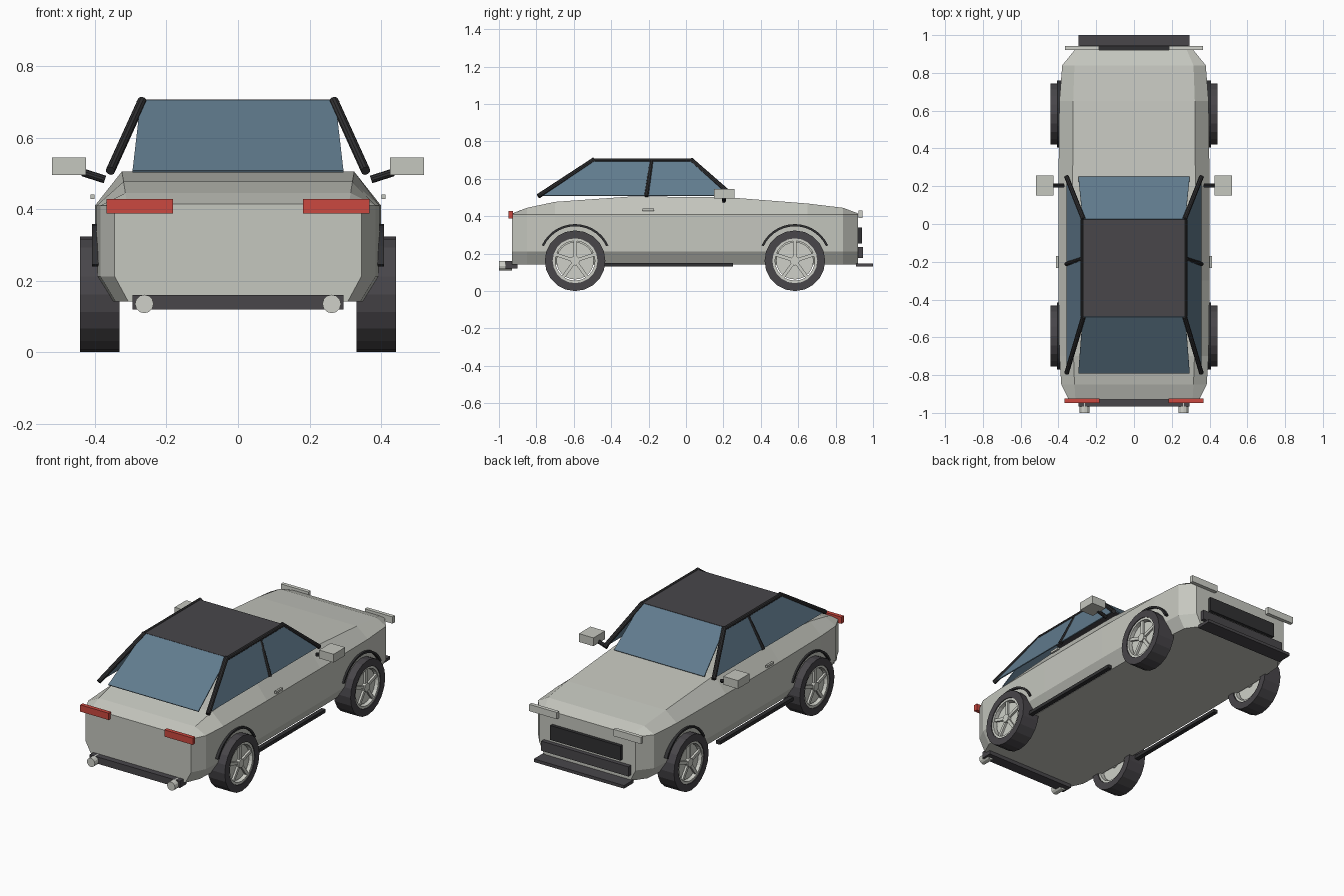
import bpy, bmesh
from math import pi, sin, cos, radians
from mathutils import Vector, Matrix

if "Cube" in bpy.data.objects:
    bpy.data.objects.remove(bpy.data.objects["Cube"])


def material(name, r, g, b):
    m = bpy.data.materials.new(name)
    m.use_nodes = True
    m.diffuse_color = (r, g, b, 1)
    m.node_tree.nodes["Principled BSDF"].inputs["Base Color"].default_value = (r, g, b, 1)
    return m


paint = material("silver paint", 0.56, 0.57, 0.52)
alloy = material("pale alloy", 0.62, 0.63, 0.58)
rubber = material("dark grey", 0.065, 0.061, 0.068)
trim = material("black trim", 0.03, 0.03, 0.032)
glass = material("blue glass", 0.12, 0.2, 0.27)
red = material("red lamp", 0.6, 0.065, 0.05)


def finish(name, bm, mat):
    bmesh.ops.recalc_face_normals(bm, faces=bm.faces[:])
    me = bpy.data.meshes.new(name)
    bm.to_mesh(me)
    bm.free()
    me.materials.append(mat)
    ob = bpy.data.objects.new(name, me)
    bpy.context.collection.objects.link(ob)
    return ob


def box(name, lo, hi, mat):
    lo, hi = Vector(lo), Vector(hi)
    bm = bmesh.new()
    bmesh.ops.create_cube(bm, size=1)
    for v in bm.verts:
        v.co = (lo + hi) / 2 + v.co * (hi - lo)
    return finish(name, bm, mat)


def rod(name, a, b, r, mat, sides=10):
    a, b = Vector(a), Vector(b)
    d = b - a
    bm = bmesh.new()
    bmesh.ops.create_cone(bm, cap_ends=True, segments=sides, radius1=r, radius2=r, depth=d.length,
                          matrix=Matrix.Translation((a + b) / 2) @ d.to_track_quat('Z', 'Y').to_matrix().to_4x4())
    return finish(name, bm, mat)


def panel(name, corners, mat, thick=0.006):
    bm = bmesh.new()
    bm.faces.new([bm.verts.new(c) for c in corners])
    ob = finish(name, bm, mat)
    mod = ob.modifiers.new("thickness", 'SOLIDIFY')
    mod.thickness, mod.offset = thick, 0
    return ob


def loft(name, rings, mat, closed=False):
    bm = bmesh.new()
    rows = [[bm.verts.new(p) for p in ring] for ring in rings]
    n = len(rows[0])
    for i in range(len(rows) if closed else len(rows) - 1):
        a, b = rows[i], rows[(i + 1) % len(rows)]
        for j in range(n):
            bm.faces.new((a[j], a[(j + 1) % n], b[(j + 1) % n], b[j]))
    if not closed:
        bm.faces.new(rows[0])
        bm.faces.new(rows[-1])
    return finish(name, bm, mat)


def wheel_ring(name, y, x0, x1, r0, r1, mat, sides):
    rings = []
    for i in range(sides):
        c, s = cos(2 * pi * i / sides), sin(2 * pi * i / sides)
        rings.append([(x, y + r * s, AXLE + r * c)
                      for x, r in ((x0, r0), (x1, r0), (x1, r1), (x0, r1))])
    return loft(name, rings, mat, closed=True)


# Body shell: y, half width, roofline half width, deck height
stations = [(-0.93, 0.345, 0.31, 0.415), (-0.85, 0.385, 0.315, 0.445), (-0.7, 0.395, 0.32, 0.477),
            (-0.3, 0.4, 0.325, 0.505), (0.2, 0.4, 0.325, 0.503), (0.65, 0.395, 0.322, 0.468),
            (0.84, 0.38, 0.315, 0.445), (0.92, 0.315, 0.28, 0.415)]
rings = []
for y, w, t, z in stations:
    half = [(w * 0.89, 0.142), (w, 0.212), (w, 0.41), (t, z)]
    rings.append([(x, y, h) for x, h in half] + [(-x, y, h) for x, h in reversed(half)])
loft("body_shell", rings, paint)

# Roof and end windows
box("roof", (-0.275, -0.49, 0.685), (0.275, 0.025, 0.706), rubber)
for name, y0, y1 in (("windscreen", 0.25, 0.025), ("rear_window", -0.79, -0.49)):
    panel(name, [(-0.295, y0, 0.505), (0.295, y0, 0.505), (0.272, y1, 0.703), (-0.272, y1, 0.703)], glass)

# Front and rear centre parts
box("grille", (-0.23, 0.915, 0.255), (0.23, 0.94, 0.34), trim)
box("lower_intake", (-0.285, 0.91, 0.178), (0.285, 0.945, 0.235), rubber)
box("front_lip", (-0.295, 0.91, 0.13), (0.295, 1.0, 0.148), rubber)
box("rear_diffuser", (-0.295, -0.965, 0.12), (0.295, -0.9, 0.16), rubber)

AXLE = 0.162
for side, s in (("left", 1), ("right", -1)):
    # Side glass and pillars
    panel(side + "_side_window", [(s * 0.355, -0.78, 0.51), (s * 0.355, 0.235, 0.51),
                                  (s * 0.275, 0.02, 0.7), (s * 0.275, -0.49, 0.7)], glass)
    for name, yb, yt, r in (("front_pillar", 0.25, 0.025, 0.013), ("middle_pillar", -0.212, -0.183, 0.012),
                            ("rear_pillar", -0.79, -0.49, 0.013)):
        rod(f"{side}_{name}", (s * 0.357, yb, 0.507), (s * 0.268, yt, 0.703), r, trim)
    rod(side + "_roof_rail", (s * 0.272, -0.49, 0.698), (s * 0.272, 0.025, 0.698), 0.012, trim)

    # Mirrors, handles and skirts
    box(side + "_mirror", sorted_lo := (min(s * 0.425, s * 0.52), 0.15, 0.496),
        (sorted_lo[0] + 0.095, 0.258, 0.545), paint)
    rod(side + "_mirror_stem", (s * 0.372, 0.203, 0.483), (s * 0.435, 0.203, 0.503), 0.011, trim)
    box(side + "_door_handle", (s * 0.407 - 0.006, -0.232, 0.428), (s * 0.407 + 0.006, -0.17, 0.441), paint)
    box(side + "_side_skirt", (s * 0.385 - 0.013, -0.45, 0.13), (s * 0.385 + 0.013, 0.25, 0.15), trim)

    # Lamps and exhausts
    box(side + "_tail_lamp", (s * 0.275 - 0.093, -0.948, 0.388), (s * 0.275 + 0.093, -0.925, 0.428), red)
    box(side + "_headlamp", (s * 0.275 - 0.09, 0.921, 0.39), (s * 0.275 + 0.09, 0.943, 0.43), alloy)
    rod(side + "_exhaust", (s * 0.262, -1.0, 0.135), (s * 0.262, -0.93, 0.135), 0.026, alloy, 12)

    for end, y in (("rear", -0.593), ("front", 0.582)):
        tag = f"{side}_{end}_"
        # Tyre, rim barrel and brake disc
        wheel_ring(tag + "tyre", y, s * 0.332, s * 0.442, 0.12, 0.162, rubber, 20)
        wheel_ring(tag + "rim", y, s * 0.34, s * 0.437, 0.106, 0.121, alloy, 24)
        rod(tag + "wheel_disc", (s * 0.36, y, AXLE), (s * 0.418, y, AXLE), 0.1, alloy, 24)
        rod(tag + "hub", (s * 0.35, y, AXLE), (s * 0.438, y, AXLE), 0.025, alloy, 12)
        # Five spokes
        for k in range(5):
            spoke = box(f"{tag}spoke_{k + 1}", (-0.006, -0.009, 0.015), (0.006, 0.009, 0.11), alloy)
            spoke.location = (s * 0.426, y, AXLE)
            spoke.rotation_euler.x = radians(72 * k)
        # Arch trim
        arc = []
        for k in range(15):
            a = radians(25 + 130 * k / 14)
            arc.append([(s * x, y + r * cos(a), AXLE + r * sin(a))
                        for x, r in ((0.385, 0.184), (0.408, 0.184), (0.408, 0.196), (0.385, 0.196))])
        loft(tag + "arch_trim", arc, trim)
